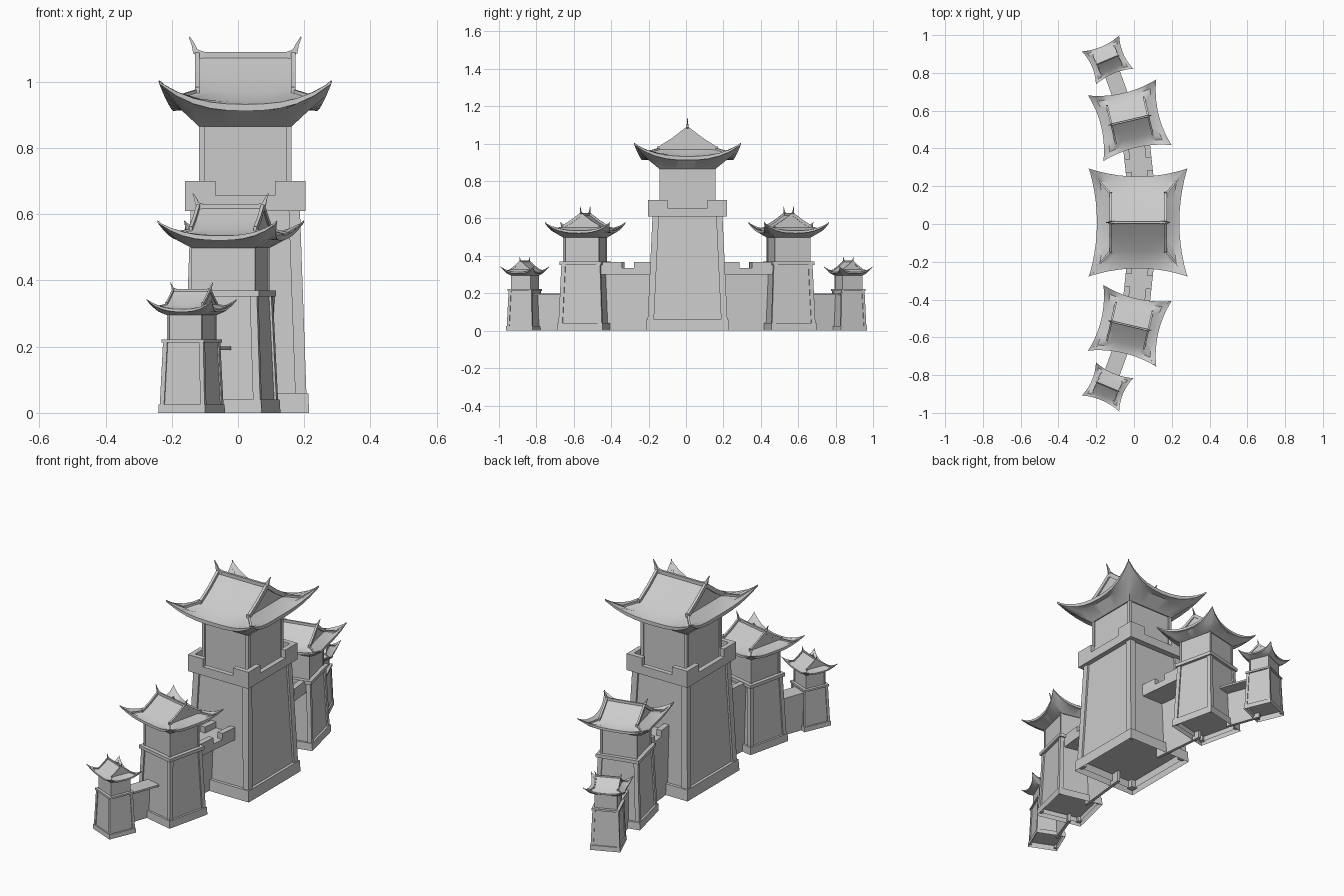
import bpy, bmesh, math
from mathutils import Matrix, Vector

cube = bpy.data.objects.get("Cube")
if cube:
    bpy.data.objects.remove(cube, do_unlink=True)

stone = bpy.data.materials.new("grey_stone")
stone.use_nodes = True
stone.diffuse_color = (0.6, 0.6, 0.6, 1)
stone.node_tree.nodes["Principled BSDF"].inputs["Base Color"].default_value = (0.6, 0.6, 0.6, 1)


def finish(name, bm, place, smooth=False):
    bmesh.ops.recalc_face_normals(bm, faces=bm.faces)
    mesh = bpy.data.meshes.new(name)
    bm.to_mesh(mesh)
    bm.free()
    mesh.materials.append(stone)
    ob = bpy.data.objects.new(name, mesh)
    ob.matrix_world = place
    bpy.context.collection.objects.link(ob)
    if smooth:
        bpy.ops.object.select_all(action='DESELECT')
        ob.select_set(True)
        bpy.context.view_layer.objects.active = ob
        bpy.ops.object.shade_smooth_by_angle(angle=math.radians(35))


def loft(bm, rings, cap_bottom=True, cap_top=True):
    rows = [[bm.verts.new(p) for p in r] for r in rings]
    for a, b in zip(rows, rows[1:]):
        for i in range(len(a)):
            j = (i + 1) % len(a)
            bm.faces.new((a[i], a[j], b[j], b[i]))
    if cap_bottom:
        bm.faces.new(rows[0])
    if cap_top:
        bm.faces.new(rows[-1])
    return rows


def rect(hx, hy, z, cx=0, cy=0):
    return [(cx + sx * hx, cy + sy * hy, z) for sx, sy in ((-1, -1), (1, -1), (1, 1), (-1, 1))]


def box(bm, cx, cy, hx, hy, z0, z1):
    loft(bm, [rect(hx, hy, z0, cx, cy), rect(hx, hy, z1, cx, cy)])


def posts(bm, low, high, w):
    # four corner posts following a tapered body
    for sx in (-1, 1):
        for sy in (-1, 1):
            loft(bm, [rect(w, w, z, sx * (hx - w), sy * (hy - w)) for hx, hy, z in (low, high)])


def beam(bm, pts, w, h, taper=1.0):
    # rectangular strip swept along a path, narrowing to its end
    pts = [Vector(p) for p in pts]
    rings = []
    for i, p in enumerate(pts):
        d = (pts[min(i + 1, len(pts) - 1)] - pts[max(i - 1, 0)]).normalized()
        flat = Vector((d.x, d.y, 0))
        side = Vector((-d.y, d.x, 0)).normalized() if flat.length > .01 else Vector((0, 1, 0))
        up = d.cross(side)
        f = 1 + (taper - 1) * i / (len(pts) - 1)
        rings.append([p + side * w * f * a + up * h * f * b
                      for a, b in ((-.5, -.5), (.5, -.5), (.5, .5), (-.5, .5))])
    loft(bm, rings)


SEG = 10


def eave_ring(hx, hy, zm, zc, pull=0):
    # rectangle with sides bowed inward and corners swept upward
    out = []
    for k in range(4):
        for i in range(SEG):
            s = 2 * i / SEG - 1
            z = zm + (zc - zm) * abs(s) ** 2.6
            b = pull * (1 - s * s)
            out.append([(s * hx, b - hy, z), (hx - b, s * hy, z),
                        (-s * hx, hy - b, z), (b - hx, -s * hy, z)][k])
    return out


def roof(name, place, W, D, gx, gy, body, zf, ze, zt, zg, zr):
    k = W / .26
    pull = .042 * k
    bm = bmesh.new()
    mx, my = (W + gx) / 2, (D + gy) / 2
    zmid = ze + (zg - ze) * .42
    rows = loft(bm, [
        eave_ring(body[0], body[1], zf, zf),
        eave_ring(W * .74, D * .74, ze - .008 * k, ze - .008 * k),
        eave_ring(W, D, ze - .01 * k, zt - .006 * k, pull),
        eave_ring(W, D, ze + .01 * k, zt, pull),
        eave_ring(mx, my, zmid, zg - .02 * k, pull * .4),
        eave_ring(gx, gy, zg, zg)], cap_top=False)
    # upper slopes and triangular gables
    top = rows[-1]
    front = top[:SEG + 1]
    back = [top[(3 * SEG - i) % (4 * SEG)] for i in range(SEG + 1)]
    zh = (zg + zr) / 2 - .006 * k
    def row(y, z):
        return [bm.verts.new(((2 * i / SEG - 1) * gx, y, z)) for i in range(SEG + 1)]
    strips = [front, row(-gy / 2, zh), row(0, zr), row(gy / 2, zh), back]
    for a, b in zip(strips, strips[1:]):
        for i in range(SEG):
            bm.faces.new((a[i], a[i + 1], b[i + 1], b[i]))
    bm.faces.new(top[SEG:2 * SEG + 1] + [strips[j][-1] for j in (3, 2, 1)])
    bm.faces.new(top[3 * SEG:] + [top[0]] + [strips[j][0] for j in (1, 2, 3)])
    finish(name + "_roof", bm, place, True)

    # ridge, gable strips, hip strips and upturned finials
    bm = bmesh.new()
    box(bm, 0, 0, gx, .006 * k, zr - .01 * k, zr + .014 * k)
    for sx in (-1, 1):
        beam(bm, [(sx * (gx - .02 * k), 0, zr + .002 * k), (sx * (gx + .006 * k), 0, zr + .016 * k),
                  (sx * (gx + .012 * k), 0, zr + .036 * k), (sx * (gx + .024 * k), 0, zr + .06 * k)],
             .014 * k, .024 * k, .15)
        for sy in (-1, 1):
            beam(bm, [(sx * gx, 0, zr + .004 * k), (sx * gx, sy * gy / 2, zh + .005 * k),
                      (sx * gx, sy * gy, zg + .004 * k), (sx * gx, sy * (gy + .012 * k), zg + .004 * k)],
                 .014 * k, .022 * k)
            beam(bm, [(sx * gx, sy * gy, zg), (sx * mx, sy * my, zg - .016 * k),
                      (sx * (W * .8 + gx * .2), sy * (D * .8 + gy * .2), zg + (zt - zg) * .3),
                      (sx * W, sy * D, zt + .002 * k)], .012 * k, .014 * k, .3)
    finish(name + "_roof_ridges", bm, place)


def tower(name, x, y, angle, k, plinth, low, high, upper, z_upper, w):
    place = Matrix.Translation((x, y, 0)) @ Matrix.Rotation(math.radians(angle), 4, 'Z')
    bm = bmesh.new()
    loft(bm, [rect(plinth[0], plinth[1], 0), rect(plinth[0] * .985, plinth[1] * .985, plinth[2])], False)
    finish(name + "_plinth", bm, place)
    # tapered body with raised corner posts
    bm = bmesh.new()
    r = .01 * k
    loft(bm, [rect(low[0] - r, low[1] - r, low[2]), rect(high[0] - r, high[1] - r, high[2])], False)
    posts(bm, low, high, w)
    finish(name + "_lower_body", bm, place)
    bm = bmesh.new()
    r *= .6
    box(bm, 0, 0, upper[0] - r, upper[1] - r, high[2], z_upper)
    posts(bm, (*upper, high[2]), (*upper, z_upper), w * .5)
    finish(name + "_upper_body", bm, place)
    return place


# Main tower with notched parapet
place = tower("main_tower", .022, .008, 0, 1, (.193, .223, .06), (.186, .215, .02),
              (.165, .187, .615), (.14, .15), .87, .017)
bm = bmesh.new()
px, py, t = .182, .21, .013
box(bm, 0, 0, px, py, .61, .63)
for s in (-1, 1):
    box(bm, 0, s * (py - t), px, t, .63, .657)
    box(bm, s * (px - t), 0, t, py - 2 * t, .63, .657)
    for q in (-1, 1):
        box(bm, q * (px + .09) / 2, s * (py - t), (px - .09) / 2, t, .657, .70)
        box(bm, s * (px - t), q * (py - 2 * t + .107) / 2, t, (py - 2 * t - .107) / 2, .657, .70)
finish("main_parapet", bm, place)
roof("main_tower", place, .26, .285, .145, .15, (.14, .15), .865, .922, 1.0, .97, 1.076)


def wall(name, a, b, half, z0, z1, merlons):
    # walkway slab carried by a thin wall on its inner side
    a, b = Vector(a), Vector(b)
    d = b - a
    place = Matrix.Translation(((a.x + b.x) / 2, (a.y + b.y) / 2, 0)) @ \
        Matrix.Rotation(math.atan2(d.y, d.x) - math.copysign(math.pi / 2, d.y), 4, 'Z')
    h = d.length / 2
    bm = bmesh.new()
    box(bm, 0, 0, half, h, z0, z1)
    box(bm, .008 - half, 0, .008, h, 0, z0)
    if merlons:
        for sx in (-1, 1):
            for sy in (-1, 1):
                box(bm, sx * (half - .015), sy * (h - .06), .015, .06 if sy * d.y > 0 else .055, z1, z1 + .033)
    finish(name, bm, place)


# Side towers and connecting walls, mirrored front to back
for side, s in (("front", -1), ("back", 1)):
    place = tower(side + "_middle_tower", -.022, .005 + s * .544, s * 13.2, .7, (.125, .125, .04),
                  (.12, .12, .015), (.106, .106, .355), (.098, .098), .505, .011)
    bm = bmesh.new()
    box(bm, 0, 0, .114, .114, .352, .37)
    finish(side + "_middle_band", bm, place)
    roof(side + "_middle_tower", place, .185, .178, .1, .098, (.098, .098), .498, .528, .578, .553, .62)

    place = tower(side + "_end_tower", -.14, .003 + s * .865, s * 23, .42, (.077, .077, .025),
                  (.074, .074, .01), (.066, .066, .213), (.057, .057), .3, .007)
    bm = bmesh.new()
    box(bm, 0, 0, .07, .07, .212, .222)
    finish(side + "_end_band", bm, place)
    roof(side + "_end_tower", place, .107, .095, .06, .052, (.057, .057), .295, .309, .342, .327, .369)

    wall(side + "_main_wall", (.04, .005 + s * .16), (.008, .005 + s * .46), .072, .30, .335, True)
    wall(side + "_end_wall", (-.06, .005 + s * .64), (-.125, .005 + s * .82), .042, .19, .2, False)
